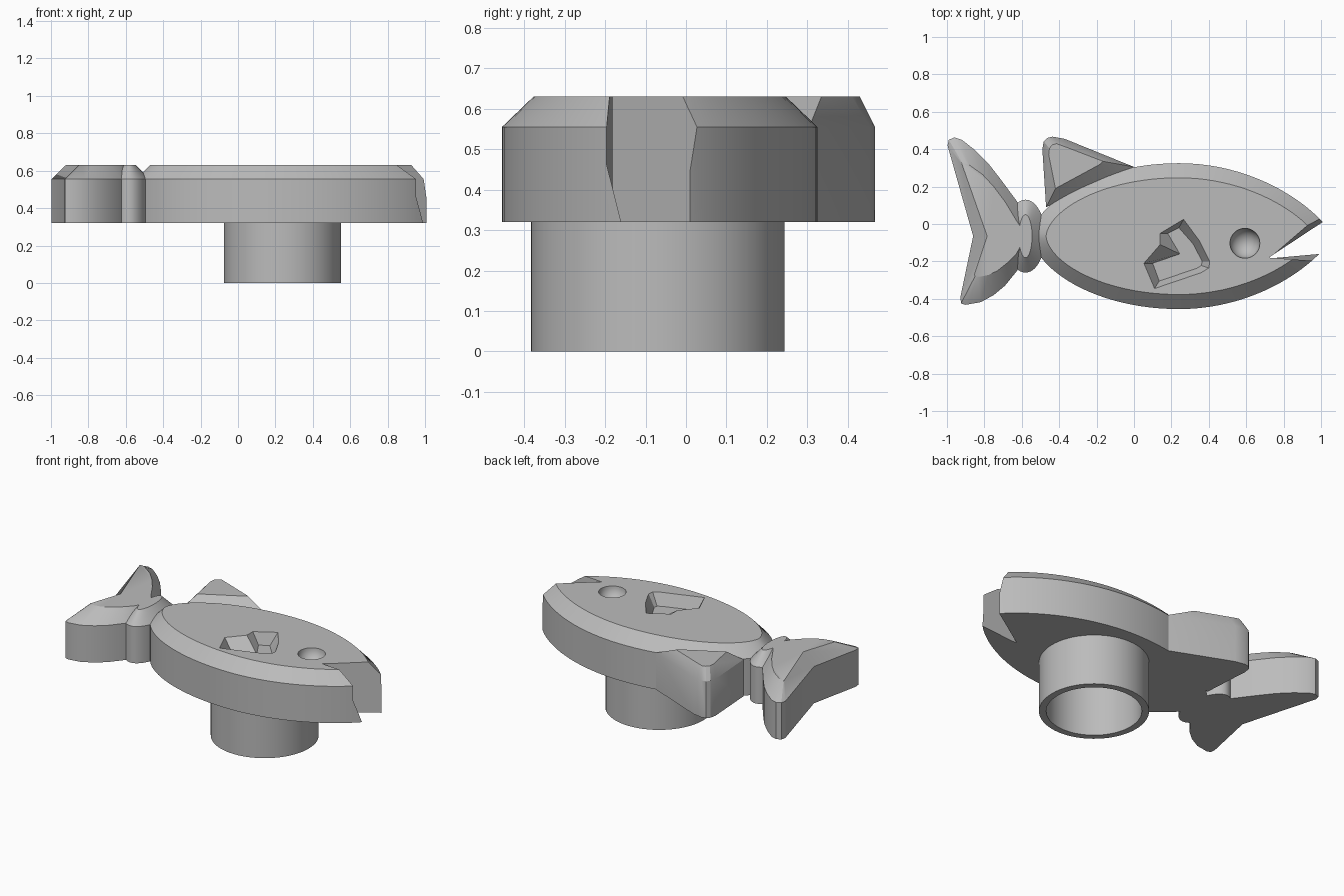
import bpy, bmesh, math

if "Cube" in bpy.data.objects:
    bpy.data.objects.remove(bpy.data.objects["Cube"])

BASE, EDGE, TOP = 0.32, 0.555, 0.63   # underside, chamfer start, top face
MID_Y = -0.065                        # centre line of the fish

grey = bpy.data.materials.new("plain grey")
grey.use_nodes = True
grey.diffuse_color = (0.5, 0.5, 0.5, 1)
grey.node_tree.nodes["Principled BSDF"].inputs["Base Color"].default_value = grey.diffuse_color


def finish(name, bm):
    """Turn a bmesh into a grey object with clean normals."""
    bmesh.ops.recalc_face_normals(bm, faces=bm.faces)
    mesh = bpy.data.meshes.new(name)
    bm.to_mesh(mesh)
    bm.free()
    mesh.materials.append(grey)
    obj = bpy.data.objects.new(name, mesh)
    bpy.context.collection.objects.link(obj)
    return obj


def loft(name, rings):
    """Skin a stack of (outline, height) rings and cap both ends."""
    bm = bmesh.new()
    loops = [[bm.verts.new((x, y, z)) for x, y in pts] for pts, z in rings]
    for low, high in zip(loops, loops[1:]):
        for i in range(len(low)):
            bm.faces.new((low[i - 1], low[i], high[i], high[i - 1]))
    bm.faces.new(loops[0])
    bm.faces.new(loops[-1])
    return finish(name, bm)


def slab(name, outer, inner):
    """Plate with straight sides and a chamfered top."""
    return loft(name, [(outer, BASE), (outer, EDGE), (inner, TOP)])


def smooth(obj):
    bpy.ops.object.select_all(action="DESELECT")
    obj.select_set(True)
    bpy.context.view_layer.objects.active = obj
    bpy.ops.object.shade_smooth_by_angle(angle=math.radians(28))


def carve(obj, cutter):
    """Subtract the cutter from the object and discard it."""
    cutter.hide_render = True
    mod = obj.modifiers.new("cut", "BOOLEAN")
    mod.operation, mod.solver, mod.object = "DIFFERENCE", "EXACT", cutter
    bpy.context.view_layer.objects.active = obj
    bpy.ops.object.modifier_apply(modifier=mod.name)
    bpy.data.objects.remove(cutter)


def circle(cx, cy, rx, ry, n=64):
    return [(cx + rx * math.cos(math.tau * i / n), cy + ry * math.sin(math.tau * i / n))
            for i in range(n)]


def body_outline(tail_len, nose_len, half, n=96):
    """Rounded toward the tail, pointed toward the nose."""
    pts = []
    for i in range(n):
        a = math.tau * i / n
        c, s = math.cos(a), math.sin(a)
        length, power = (nose_len, 0.78) if c > 0 else (tail_len, 0.58)
        pts.append((0.24 + length * c, MID_Y + math.copysign(half * abs(s) ** (2 * power), s)))
    return pts


# Body
body = slab("body", body_outline(0.785, 0.82, 0.39), body_outline(0.71, 0.73, 0.312))

# Mouth: wedge whose sides lean slightly with height


def wedge(up, down, reach=0.5):
    x, y = 0.72, -0.18
    return [(x, y), (x + reach, y + down * reach), (x + reach, y + up * reach)]


carve(body, loft("mouth_cutter", [(wedge(0.66, 0.09), BASE - 0.02), (wedge(0.86, -0.07), TOP + 0.02)]))

# Eye dimple
bm = bmesh.new()
bmesh.ops.create_uvsphere(bm, u_segments=32, v_segments=16, radius=0.08)
bmesh.ops.translate(bm, verts=bm.verts, vec=(0.593, -0.103, TOP))
carve(body, finish("eye_cutter", bm))

# Side fin pocket with sloping walls
rim = [(.265, .025), (.14, -.05), (.14, -.11), (.053, -.21), (.11, -.345),
       (.36, -.26), (.4, -.235), (.405, -.2), (.35, -.09)]
floor = [(.24, -.02), (.18, -.05), (.245, -.16), (.1, -.21), (.135, -.305),
         (.335, -.237), (.36, -.222), (.365, -.2), (.315, -.105)]
carve(body, loft("pocket_cutter", [(floor, EDGE), (rim, TOP), (rim, TOP + 0.05)]))

# Top fin
fin_outer = [(-.47, .09), (-.49, .4), (-.483, .44), (-.465, .46), (-.435, .467),
             (-.37, .455), (0, .305), (-.13, .24)]
fin_inner = [(-.42, .19), (-.456, .37), (-.452, .405), (-.437, .423), (-.415, .43),
             (-.36, .41), (-.165, .335), (-.18, .32)]
top_fin = slab("top_fin", fin_outer, fin_inner)

# Tail fin, running into the joint
tail_outer = [(-.86, MID_Y), (-.997, .42), (-.99, .45), (-.96, .463), (-.92, .45), (-.85, .395),
              (-.78, .325), (-.71, .235), (-.625, .12), (-.56, 0), (-.56, -.13), (-.625, -.25),
              (-.69, -.33), (-.75, -.38), (-.82, -.418), (-.9, -.432), (-.925, -.425), (-.928, -.39)]
tail_inner = [(-.785, MID_Y), (-.92, .32), (-.918, .325), (-.9, .325), (-.88, .315), (-.81, .265),
              (-.75, .2), (-.69, .12), (-.63, .02), (-.59, -.04), (-.59, -.09), (-.63, -.16),
              (-.68, -.21), (-.73, -.25), (-.78, -.273), (-.835, -.285), (-.85, -.28), (-.853, -.27)]
tail_fin = slab("tail_fin", tail_outer, tail_inner)

# Joint between tail and body
tail_joint = slab("tail_joint", circle(-.58, MID_Y, .105, .195), circle(-.58, MID_Y, .035, .115))

# Hollow round stem below the body
ring_out, ring_in = circle(.238, -.07, .313, .313), circle(.238, -.07, .272, .272)
stem = loft("stem", [(ring_out, 0), (ring_out, BASE)])
carve(stem, loft("bore_cutter", [(ring_in, -0.1), (ring_in, BASE - 0.002)]))

for part in (body, top_fin, tail_fin, tail_joint, stem):
    smooth(part)
